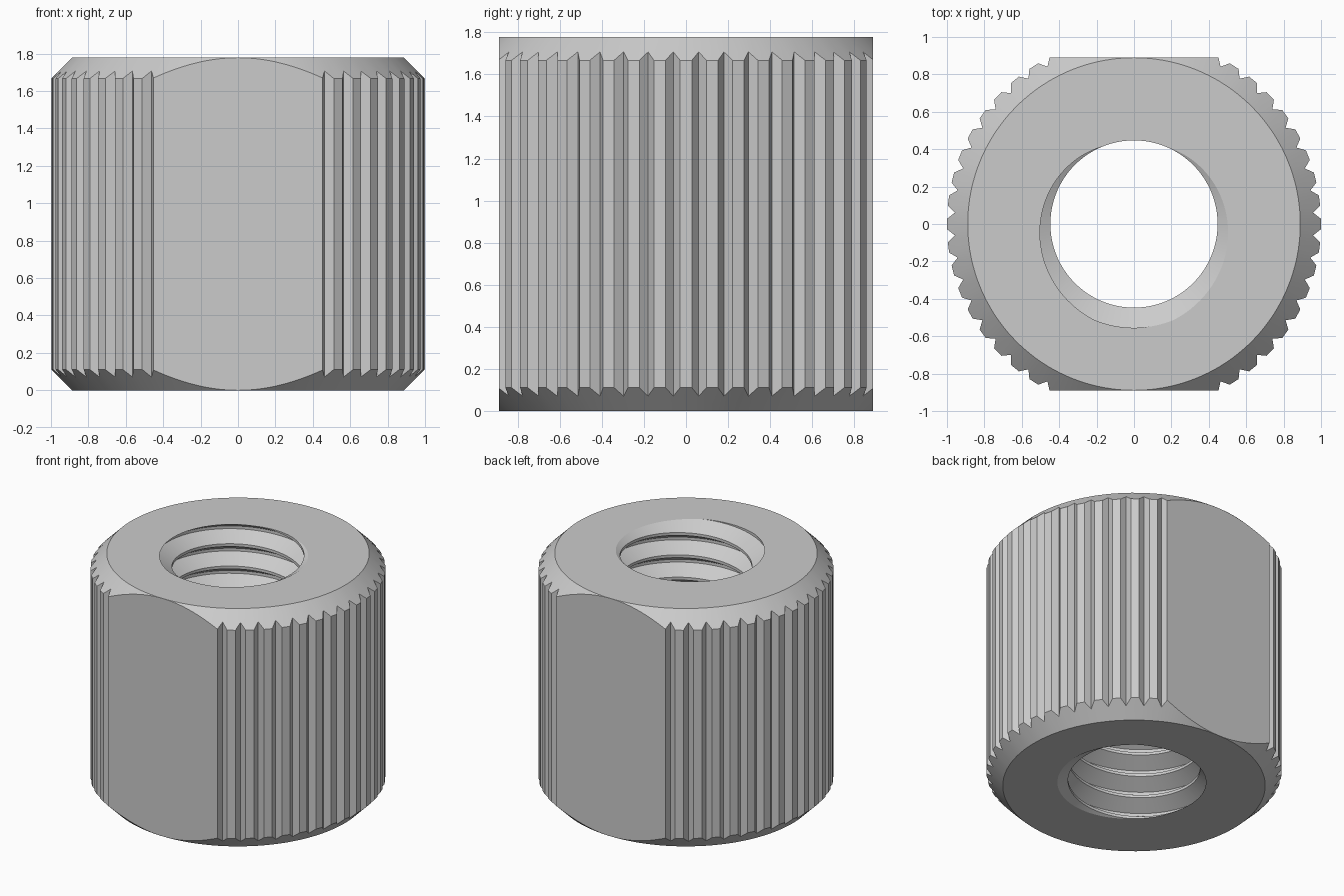
import bpy, bmesh, math

if "Cube" in bpy.data.objects:
    bpy.data.objects.remove(bpy.data.objects["Cube"])

H = 1.778                      # nut height
R, ROOT = 1.0, 0.96            # knurl crest and valley radii
FLAT = 0.889                   # half distance across flats, also end-face radius
TEETH = 50
PITCH, MINOR, MAJOR = 0.1667, 0.447, 0.555
STEP = 2 * math.pi / TEETH
NOTCH = math.radians(2.0)      # half width of a knurl notch


def half_outline():
    """Knurled right side followed by the back flat, as (angle, radius)."""
    pts = []
    for k in range(-9, 9):
        a = (k + 0.5) * STEP
        if k > -9:
            pts.append((a - NOTCH, R))
        pts.append((a, ROOT))
        if k < 8:
            pts.append((a + NOTCH, R))
    x_end, n = 0.452, 28
    for i in range(n + 1):
        x = x_end * (1 - 2 * i / n)
        pts.append((math.atan2(FLAT, x), math.hypot(FLAT, x)))
    return pts


def thread_radius(a, z, c):
    """Radius of a right-hand V thread with narrow flat crest and root."""
    u = (z - c) / PITCH - a / (2 * math.pi)
    d = abs(u - round(u))
    t = min(1, max(0, (d - 1 / 16) / (6 / 16)))
    return MINOR + (MAJOR - MINOR) * t


def section(a, r):
    """Closed radial section (radius, height) of the nut at one angle."""
    c = H - PITCH / 4
    sec = []
    for n in range(-13, 2):
        for u in (-1 / 16, 1 / 16, 7 / 16, 9 / 16):
            z = c + PITCH * (a / (2 * math.pi) + n + u)
            z = min(H, max(0, z))
            sec.append((thread_radius(a, z, c), z))
    drop = max(0, r - FLAT)    # 45 degree end chamfer
    return sec + [(FLAT, H), (r, H - drop), (r, drop), (FLAT, 0)]


# Full outline: two identical halves plus a closing point
half = half_outline()
outline = half + [(a + math.pi, r) for a, r in half]
outline.append((half[0][0] + 2 * math.pi, half[0][1]))

# Sweep the sections round the axis
bm = bmesh.new()
columns = [[bm.verts.new((r * math.cos(a), r * math.sin(a), z))
            for r, z in section(a, ro)] for a, ro in outline]
for c0, c1 in zip(columns, columns[1:]):
    for j in range(len(c0)):
        k = (j + 1) % len(c0)
        bm.faces.new((c0[j], c1[j], c1[k], c0[k]))
bmesh.ops.remove_doubles(bm, verts=bm.verts, dist=1e-5)
bmesh.ops.recalc_face_normals(bm, faces=bm.faces)

mesh = bpy.data.meshes.new("knurled_nut")
bm.to_mesh(mesh)
bm.free()
nut = bpy.data.objects.new("knurled_nut", mesh)
bpy.context.collection.objects.link(nut)

# Plain grey metal
grey = bpy.data.materials.new("grey_metal")
grey.diffuse_color = (0.6, 0.6, 0.6, 1)
grey.use_nodes = True
grey.node_tree.nodes["Principled BSDF"].inputs["Base Color"].default_value = grey.diffuse_color
mesh.materials.append(grey)

bpy.context.view_layer.objects.active = nut
nut.select_set(True)
bpy.ops.object.shade_smooth_by_angle(angle=math.radians(25))
